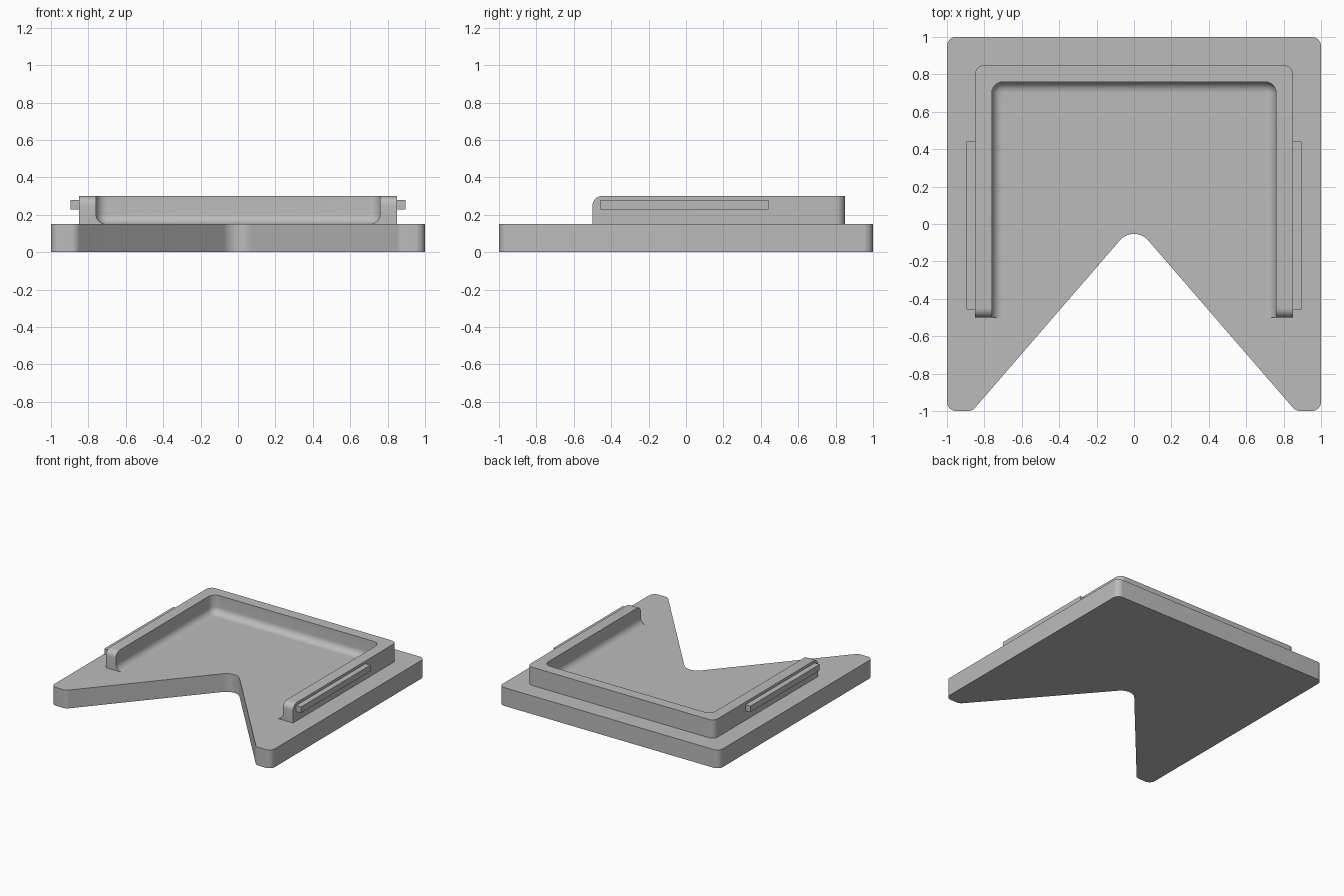
import bpy, bmesh
from math import pi, cos, sin, tan, radians
from mathutils import Vector

cube = bpy.data.objects.get("Cube")
if cube:
    bpy.data.objects.remove(cube, do_unlink=True)

grey = bpy.data.materials.new("plain grey")
grey.use_nodes = True
colour = (0.5, 0.5, 0.5, 1)
grey.diffuse_color = colour
grey.node_tree.nodes["Principled BSDF"].inputs["Base Color"].default_value = colour

BASE_TOP, WALL_TOP, WALL_FRONT = 0.15, 0.30, -0.5


def finish(bm, name):
    bmesh.ops.recalc_face_normals(bm, faces=bm.faces)
    mesh = bpy.data.meshes.new(name)
    bm.to_mesh(mesh)
    bm.free()
    mesh.materials.append(grey)
    obj = bpy.data.objects.new(name, mesh)
    bpy.context.collection.objects.link(obj)
    bpy.ops.object.select_all(action="DESELECT")
    obj.select_set(True)
    bpy.context.view_layer.objects.active = obj
    bpy.ops.object.shade_smooth_by_angle(angle=radians(35))
    return obj


def rounded_corner(before, corner, after, radius, steps=10):
    """Points of an arc that rounds one corner of an outline."""
    p, c, n = Vector(before), Vector(corner), Vector(after)
    u, v = (p - c).normalized(), (n - c).normalized()
    half = u.angle(v) / 2
    centre = c + (u + v).normalized() * radius / sin(half)
    a = c + u * radius / tan(half) - centre
    b = c + v * radius / tan(half) - centre
    sweep = pi - 2 * half
    return [centre + (a * sin(sweep * (1 - i / steps)) + b * sin(sweep * i / steps)) / sin(sweep)
            for i in range(steps + 1)]


# Base plate: rounded square with a V notch in the front
corners = [((-1, 1), 0.05), ((-1, -1), 0.05), ((-0.865, -1), 0.05), ((0, 0), 0.1),
           ((0.865, -1), 0.05), ((1, -1), 0.05), ((1, 1), 0.05)]
outline = []
for i, (point, radius) in enumerate(corners):
    after = corners[(i + 1) % len(corners)][0]
    outline += rounded_corner(corners[i - 1][0], point, after, radius)
bm = bmesh.new()
bottom = bm.faces.new([bm.verts.new((p.x, p.y, 0)) for p in outline])
top = bmesh.ops.extrude_face_region(bm, geom=[bottom])["geom"]
bmesh.ops.translate(bm, vec=(0, 0, BASE_TOP),
                    verts=[g for g in top if isinstance(g, bmesh.types.BMVert)])
finish(bm, "base_plate")


# Wall: U-shaped sweep with a cove along its inner foot
def u_path(half, radius):
    pts = [(-half, WALL_FRONT), (-half, half), (half, half), (half, WALL_FRONT)]
    pts = [Vector(p) for p in pts]
    return ([pts[0]] + rounded_corner(*pts[:3], radius)
            + rounded_corner(*pts[1:], radius) + [pts[3]])


INNER, COVE = 0.76, 0.055
section = [(0.85, BASE_TOP, 0.05), (0.85, WALL_TOP, 0.05), (INNER, WALL_TOP, 0.06)]
for i in range(9):
    a = pi / 2 * i / 8
    inset = COVE * (1 - cos(a))
    section.append((INNER - inset, BASE_TOP + COVE * (1 - sin(a)), 0.06 - inset))
bm = bmesh.new()
rows = [[bm.verts.new((p.x, p.y, z)) for p in u_path(half, r)] for half, z, r in section]
for j, row in enumerate(rows):
    following = rows[(j + 1) % len(rows)]
    for k in range(len(row) - 1):
        bm.faces.new((row[k], row[k + 1], following[k + 1], following[k]))
for end in (0, -1):
    bm.faces.new([row[end] for row in rows])
front_edges = [e for e in bm.edges if all(
    abs(v.co.y - WALL_FRONT) < 1e-4 and abs(v.co.z - WALL_TOP) < 1e-4 for v in e.verts)]
bmesh.ops.bevel(bm, geom=front_edges, offset=0.05, segments=8, profile=0.5, affect="EDGES")
finish(bm, "wall")

# Side rails
for side, name in ((1, "left_rail"), (-1, "right_rail")):
    bm = bmesh.new()
    bmesh.ops.create_cube(bm, size=1)
    bmesh.ops.scale(bm, vec=(0.055, 0.9, 0.05), verts=bm.verts)
    bmesh.ops.translate(bm, vec=(side * 0.8675, -0.008, 0.253), verts=bm.verts)
    finish(bm, name)
